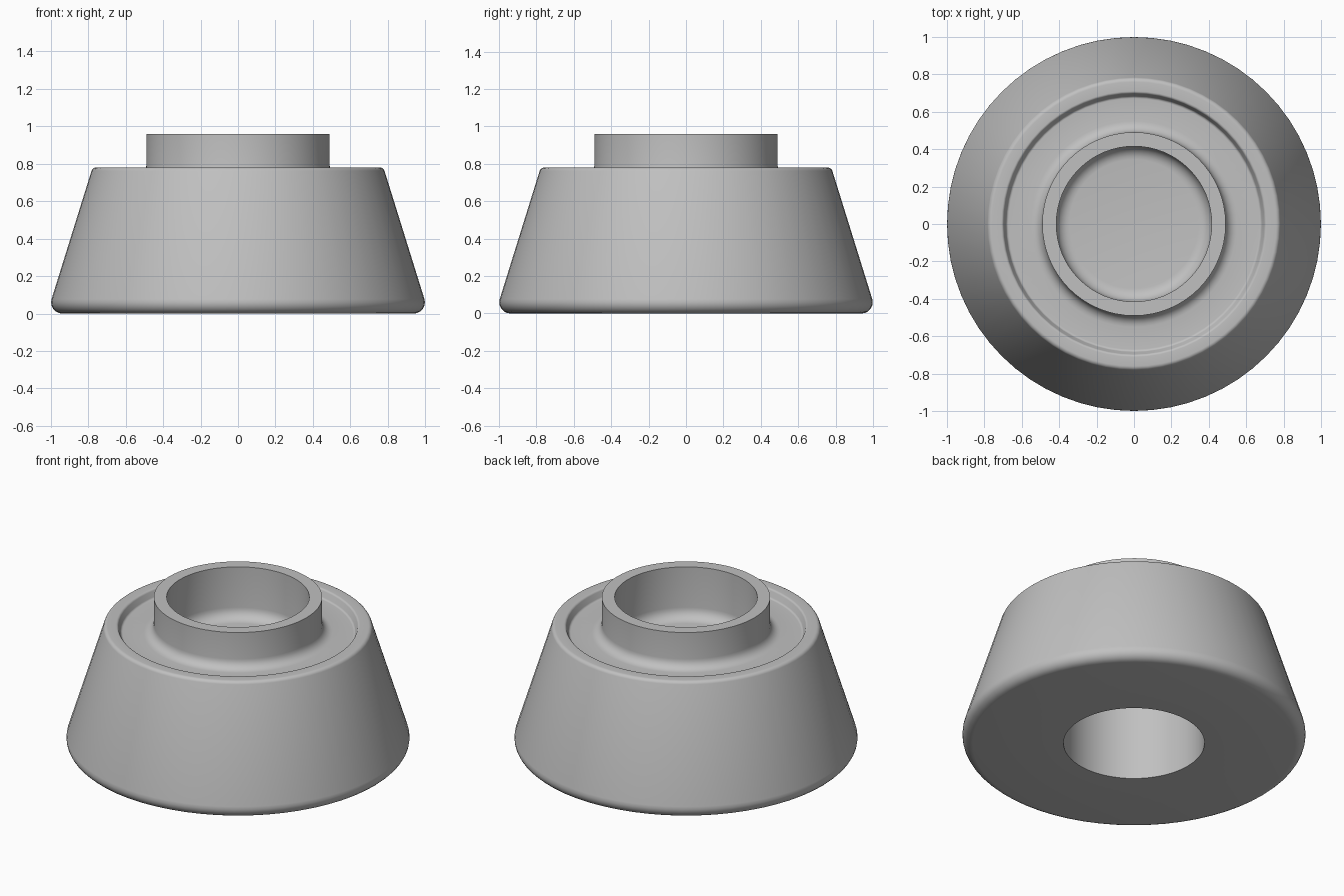
import bpy
import bmesh
import math
from mathutils import Vector

SEGMENTS = 64

cube = bpy.data.objects.get("Cube")
if cube:
    bpy.data.objects.remove(cube, do_unlink=True)

grey = bpy.data.materials.new("plain grey")
grey.use_nodes = True
colour = (0.53, 0.53, 0.53, 1)
grey.diffuse_color = colour
grey.node_tree.nodes["Principled BSDF"].inputs["Base Color"].default_value = colour


def rounded(corners, steps=6):
    """Turn (radius, height, fillet) corners into a profile with true arcs."""
    points = []
    for i, (r, z, fillet) in enumerate(corners):
        here = Vector((r, z))
        if not fillet:
            points.append(here)
            continue
        a = (Vector(corners[i - 1][:2]) - here).normalized()
        b = (Vector(corners[i + 1][:2]) - here).normalized()
        half = a.angle(b) / 2
        centre = here + (a + b).normalized() * (fillet / math.sin(half))
        start = here + a * (fillet / math.tan(half)) - centre
        end = here + b * (fillet / math.tan(half)) - centre
        sweep = start.angle(end)
        for k in range(steps + 1):
            t = k / steps
            points.append(centre + (start * math.sin((1 - t) * sweep)
                                    + end * math.sin(t * sweep)) / math.sin(sweep))
    return points


def lathe(name, points):
    """Revolve a profile around the vertical axis."""
    bm = bmesh.new()
    verts = [bm.verts.new((p.x, 0, p.y)) for p in points]
    edges = [bm.edges.new(pair) for pair in zip(verts, verts[1:])]
    bmesh.ops.spin(bm, geom=verts + edges, cent=(0, 0, 0), axis=(0, 0, 1),
                   angle=math.tau, steps=SEGMENTS, use_merge=True)
    bmesh.ops.remove_doubles(bm, verts=bm.verts, dist=1e-5)
    bmesh.ops.recalc_face_normals(bm, faces=bm.faces)
    mesh = bpy.data.meshes.new(name)
    bm.to_mesh(mesh)
    bm.free()
    mesh.materials.append(grey)
    obj = bpy.data.objects.new(name, mesh)
    bpy.context.collection.objects.link(obj)
    bpy.ops.object.select_all(action="DESELECT")
    obj.select_set(True)
    bpy.context.view_layer.objects.active = obj
    bpy.ops.object.shade_smooth_by_angle(angle=math.radians(35))
    return obj


# Tapered body with a raised rim, upright collar, cup floor and underside bore
lathe("tapered_body", rounded([
    (0, 0.55, 0),          # closed end of the bore
    (0.41, 0.55, 0),
    (0.41, 0, 0),          # bore mouth
    (1.02, 0, 0.06),       # rounded foot
    (0.777, 0.78, 0.025),  # outer edge of the rim
    (0.70, 0.78, 0.015),   # inner edge of the rim
    (0.68, 0.73, 0.015),   # recessed shoulder
    (0.49, 0.73, 0.06),    # blend into the collar
    (0.49, 0.96, 0),       # collar top
    (0.415, 0.96, 0),
    (0.415, 0.63, 0.07),   # blend into the cup floor
    (0, 0.63, 0),
]))
